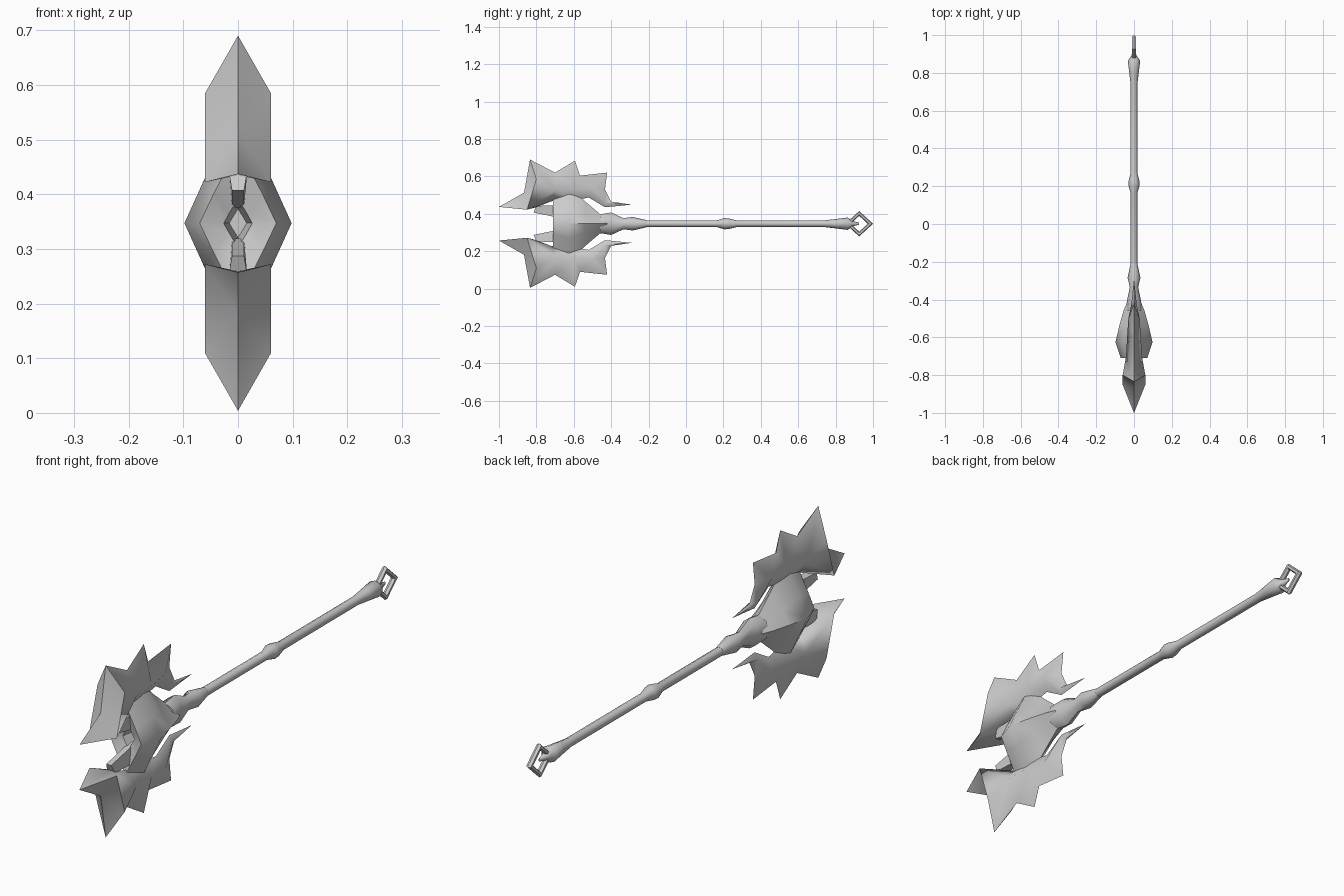
import bpy, bmesh, math
from mathutils import Vector

if "Cube" in bpy.data.objects:
    bpy.data.objects.remove(bpy.data.objects["Cube"], do_unlink=True)

MID = 0.347  # height of the shaft axis

steel = bpy.data.materials.new("grey steel")
steel.use_nodes = True
steel.diffuse_color = (0.6, 0.6, 0.6, 1)
steel.node_tree.nodes["Principled BSDF"].inputs["Base Color"].default_value = (0.6, 0.6, 0.6, 1)


def finish(bm, name, angle):
    """Turn a bmesh into a smooth-shaded object on the shaft axis."""
    bmesh.ops.recalc_face_normals(bm, faces=bm.faces)
    mesh = bpy.data.meshes.new(name)
    bm.to_mesh(mesh)
    bm.free()
    mesh.materials.append(steel)
    ob = bpy.data.objects.new(name, mesh)
    bpy.context.collection.objects.link(ob)
    ob.location.z = MID
    bpy.ops.object.select_all(action='DESELECT')
    ob.select_set(True)
    bpy.context.view_layer.objects.active = ob
    bpy.ops.object.shade_smooth_by_angle(angle=math.radians(angle))
    return ob


def loft(name, rings, sides, angle, turn=0.0):
    """Skin elliptical rings (y, half width, half height) along y."""
    bm = bmesh.new()
    loops = []
    for y, w, h in rings:
        loops.append([bm.verts.new((w * math.cos(t), y, h * math.sin(t)))
                      for t in [2 * math.pi * i / sides + turn for i in range(sides)]])
    for a, b in zip(loops, loops[1:]):
        for i in range(sides):
            j = (i + 1) % sides
            bm.faces.new((a[i], a[j], b[j], b[i]))
    bm.faces.new(loops[0])
    bm.faces.new(loops[-1])
    return finish(bm, name, angle)


# Blades: a thin spiked outline (y, height) around a thick ridge (y, height, half width)
outline = [(-1.0, .09), (-.866, .166), (-.834, .343), (-.70, .273), (-.594, .337),
           (-.567, .257), (-.422, .273), (-.433, .183), (-.40, .118), (-.29, .102),
           (-.433, .088), (-.52, .14), (-.60, .125), (-.72, .12), (-.80, .088)]
ridge = {'a': (-.85, .075, .06), 'b': (-.80, .238, .06), 'c': (-.70, .18, .042),
         'd': (-.594, .18, .036), 'e': (-.50, .19, .03), 'f': (-.43, .112, .015)}
patches = [(0, 1, 'a'), (1, 'b', 'a'), (1, 2, 'b'), (2, 3, 'c', 'b'), (3, 4, 'd', 'c'),
           (4, 5, 'd'), (5, 6, 'e', 'd'), (6, 7, 'e'), (7, 8, 'f', 'e'), (8, 9, 'f'),
           (9, 10, 'f'), (10, 11, 'e', 'f'), (11, 12, 'd', 'e'), (12, 13, 'c', 'd'),
           (13, 14, 'a', 'c'), ('a', 'b', 'c'), (14, 0, 'a')]
for name, up in (("upper_blade", 1), ("lower_blade", -1)):
    bm = bmesh.new()
    rim = [bm.verts.new((0, y, up * h)) for y, h in outline]
    for side in (1, -1):
        top = {k: bm.verts.new((side * w, y, up * h)) for k, (y, h, w) in ridge.items()}
        for p in patches:
            bm.faces.new([top[k] if isinstance(k, str) else rim[k] for k in p])
    finish(bm, name, 62)

# Hub: diamond section swelling toward the head, with a recessed front
bm = bmesh.new()
hub_rings = [(-.41, .035, .045), (-.46, .056, .052), (-.54, .078, .12), (-.625, .098, .205),
             (-.71, .07, .14), (-.69, .026, .045), (-.63, .016, .026)]
loops = []
for y, w, h in hub_rings:
    section = [(w, 0), (.64 * w, .38 * h), (0, h), (-.64 * w, .38 * h),
               (-w, 0), (-.64 * w, -.38 * h), (0, -h), (.64 * w, -.38 * h)]
    loops.append([bm.verts.new((x, y, z)) for x, z in section])
for a, b in zip(loops, loops[1:]):
    for i in range(8):
        j = (i + 1) % 8
        bm.faces.new((a[i], a[j], b[j], b[i]))
bm.faces.new(loops[0])
bm.faces.new(loops[-1])
finish(bm, "hub", 50)

# Collar behind the hub
loft("collar", [(-.46, .045, .05), (-.40, .036, .06), (-.335, .022, .03),
                (-.285, .034, .036), (-.21, .018, .019)], 8, 50)

# Shaft with a middle knot and a swollen end
loft("shaft", [(-.25, .018, .018), (.165, .018, .018), (.205, .03, .03), (.23, .028, .028),
               (.27, .018, .018), (.74, .018, .018), (.80, .025, .025), (.865, .033, .033),
               (.89, .014, .014), (.925, .004, .006)], 8, 50)

# Small prongs inside the jaws
for name, up in (("upper_prong", 1), ("lower_prong", -1)):
    bm = bmesh.new()
    bmesh.ops.create_cube(bm, size=1)
    for v in bm.verts:
        high, back = v.co.z > 0, v.co.y > 0
        v.co = Vector((math.copysign(.017 if high else .011, v.co.x),
                       -.66 if back else (-.80 if high else -.815),
                       up * ((.10 if high else .028) if back else (.095 if high else .06))))
    finish(bm, name, 30)

# Diamond ring at the butt
bpy.ops.mesh.primitive_torus_add(major_segments=4, minor_segments=6, major_radius=.055,
                                 minor_radius=.013, location=(0, .926, MID),
                                 rotation=(0, math.pi / 2, 0))
ring = bpy.context.object
ring.name = "end_ring"
ring.scale = (1, 1.09, .9)
ring.data.materials.append(steel)
bpy.ops.object.shade_smooth_by_angle(angle=math.radians(40))
